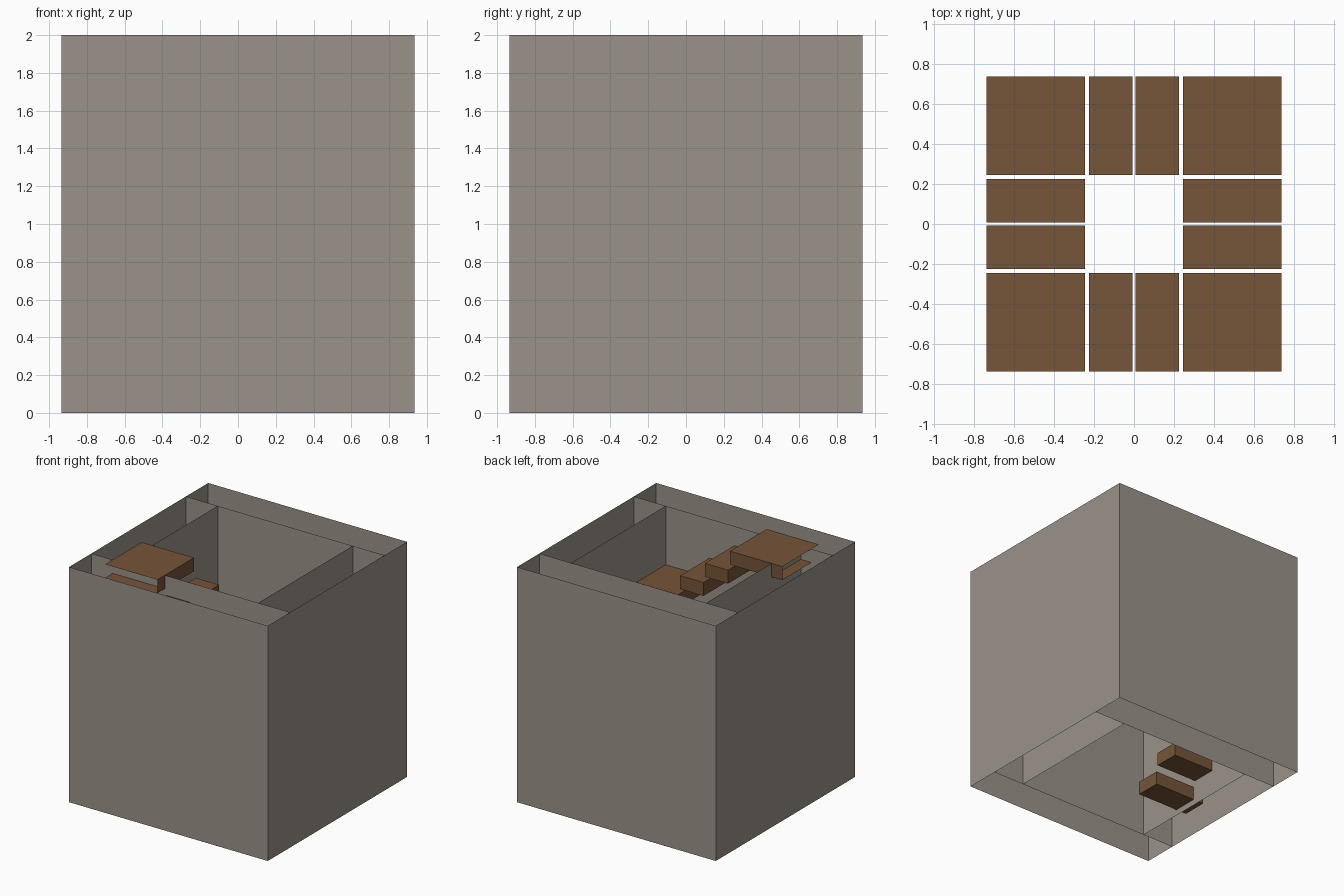
import bpy, bmesh
from mathutils import Vector

if "Cube" in bpy.data.objects:
    bpy.data.objects.remove(bpy.data.objects["Cube"])

H = 2.0             # shaft height
OUT, INN = 0.935, 0.635   # outer and inner wall planes
RISE = H / 12       # one turn of twelve treads
THICK = 0.115


def material(name, rgb):
    m = bpy.data.materials.new(name)
    m.diffuse_color = (*rgb, 1)
    m.use_nodes = True
    m.node_tree.nodes["Principled BSDF"].inputs["Base Color"].default_value = m.diffuse_color
    return m


stone = material("grey stone", (0.325, 0.291, 0.250))
wood = material("brown wood", (0.181, 0.091, 0.041))


def finish(name, bm, mat):
    me = bpy.data.meshes.new(name)
    bm.to_mesh(me)
    bm.free()
    me.materials.append(mat)
    ob = bpy.data.objects.new(name, me)
    bpy.context.collection.objects.link(ob)


def wall_sheets(name, segments):
    """Upright single-sided sheets, each between two plan points."""
    bm = bmesh.new()
    for (x0, y0), (x1, y1) in segments:
        bm.faces.new([bm.verts.new(p) for p in
                      ((x0, y0, 0), (x1, y1, 0), (x1, y1, H), (x0, y0, H))])
    bmesh.ops.remove_doubles(bm, verts=bm.verts, dist=1e-5)
    finish(name, bm, mat=stone)


def tread(name, x0, x1, y0, y1, top):
    """Box whose end faces buried in the wall are left open."""
    bm = bmesh.new()
    bmesh.ops.create_cube(bm, size=1)
    bmesh.ops.scale(bm, verts=bm.verts, vec=(x1 - x0, y1 - y0, THICK))
    bmesh.ops.translate(bm, verts=bm.verts,
                        vec=((x0 + x1) / 2, (y0 + y1) / 2, top - THICK / 2))
    buried = []
    for f in bm.faces:
        c = f.calc_center_median()
        if max(abs(c.x), abs(c.y)) > INN:
            buried.append(f)
    bmesh.ops.delete(bm, geom=buried, context='FACES')
    finish(name, bm, wood)


# Outer shell of the shaft, open at top and bottom
wall_sheets("outer_wall", [((-OUT, -OUT), (OUT, -OUT)), ((OUT, -OUT), (OUT, OUT)),
                           ((OUT, OUT), (-OUT, OUT)), ((-OUT, OUT), (-OUT, -OUT))])
# Inner faces: front and back run the full width, the sides fit between them
wall_sheets("inner_wall", [((OUT, -INN), (-OUT, -INN)), ((-OUT, INN), (OUT, INN)),
                           ((INN, INN), (INN, -INN)), ((-INN, -INN), (-INN, INN))])

# Stair going down from the front-left corner, one side of the shaft at a time
A, B = 0.244, 0.735
plan = [("landing", -B, -A), ("step", -0.225, -0.007), ("step", 0.007, 0.225)]
k = 0
for side in range(4):
    for kind, u0, u1 in plan:
        pts = [Vector((u0, -B)), Vector((u1, -A))]
        for _ in range(side):          # quarter turns about the centre
            pts = [Vector((-p.y, p.x)) for p in pts]
        (xa, ya), (xb, yb) = pts
        tread(f"{kind}_{k + 1}", min(xa, xb), max(xa, xb),
              min(ya, yb), max(ya, yb), H - RISE * k)
        k += 1
